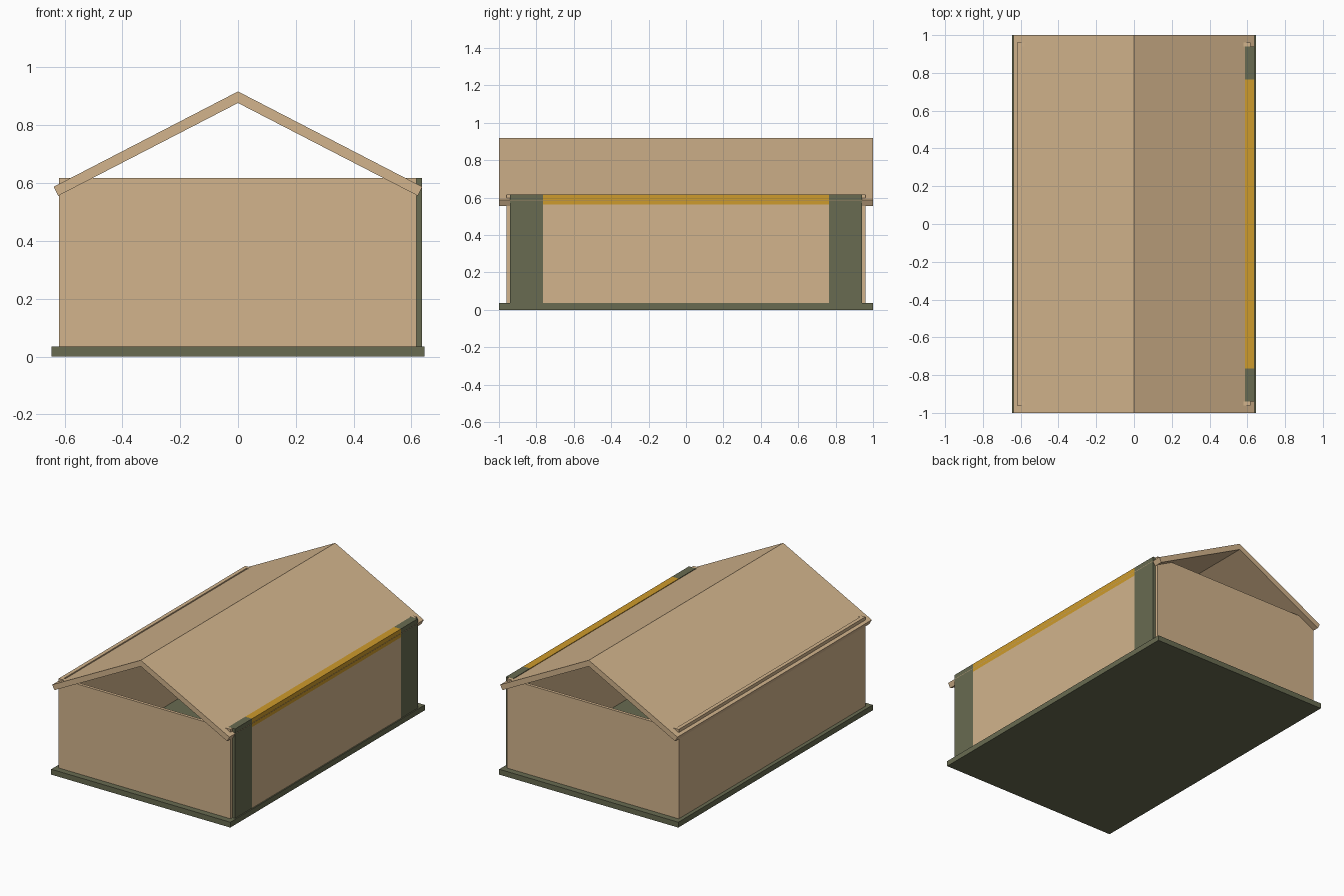
import bpy
import bmesh
from mathutils import Vector

cube = bpy.data.objects.get("Cube")
if cube:
    bpy.data.objects.remove(cube, do_unlink=True)


def material(name, rgb):
    m = bpy.data.materials.new(name)
    m.use_nodes = True
    m.diffuse_color = (*rgb, 1)
    m.node_tree.nodes["Principled BSDF"].inputs["Base Color"].default_value = (*rgb, 1)
    return m


TAN = material("tan wood", (0.645, 0.456, 0.262))
GREEN = material("olive green", (0.138, 0.147, 0.082))
GOLD = material("golden yellow", (0.617, 0.328, 0.025))


def finish(name, bm, mat):
    bmesh.ops.recalc_face_normals(bm, faces=bm.faces)
    mesh = bpy.data.meshes.new(name)
    bm.to_mesh(mesh)
    bm.free()
    mesh.materials.append(mat)
    obj = bpy.data.objects.new(name, mesh)
    bpy.context.collection.objects.link(obj)
    return obj


def box(name, xs, ys, zs, mat):
    """Box spanning the given (low, high) range on each axis."""
    bm = bmesh.new()
    bmesh.ops.create_cube(bm, size=1)
    for v in bm.verts:
        v.co = Vector(r[0] if c < 0 else r[1] for c, r in zip(v.co, (xs, ys, zs)))
    return finish(name, bm, mat)


FLOOR, TOP = 0.035, 0.617
WALL = (FLOOR, TOP)

# Base slab
box("base", (-0.645, 0.645), (-1, 1), (0, FLOOR), GREEN)

# Plain walls: end walls front and back, long wall on the right
box("front_wall", (-0.62, 0.618), (-0.96, -0.94), WALL, TAN)
box("back_wall", (-0.62, 0.618), (0.94, 0.96), WALL, TAN)
box("right_wall", (-0.62, -0.595), (-0.94, 0.94), WALL, TAN)

# Left side: door between two green posts, with a golden header
SIDE = (0.588, 0.637)
box("front_post", SIDE, (-0.94, -0.765), WALL, GREEN)
box("back_post", SIDE, (0.765, 0.94), WALL, GREEN)
box("door", SIDE, (-0.765, 0.765), (FLOOR, 0.562), TAN)
box("header", SIDE, (-0.765, 0.765), (0.562, TOP), GOLD)

# Gable roof: chevron profile extruded along the ridge
half = [(0.638, 0.587), (0.622, 0.556)]
profile = [(0, 0.917), *half, (0, 0.877)] + [(-x, z) for x, z in reversed(half)]
bm = bmesh.new()
face = bm.faces.new([bm.verts.new((x, -1, z)) for x, z in profile])
ext = bmesh.ops.extrude_face_region(bm, geom=[face], use_keep_orig=True)
bmesh.ops.translate(bm, vec=(0, 2, 0),
                    verts=[g for g in ext["geom"] if isinstance(g, bmesh.types.BMVert)])
finish("roof", bm, TAN)
